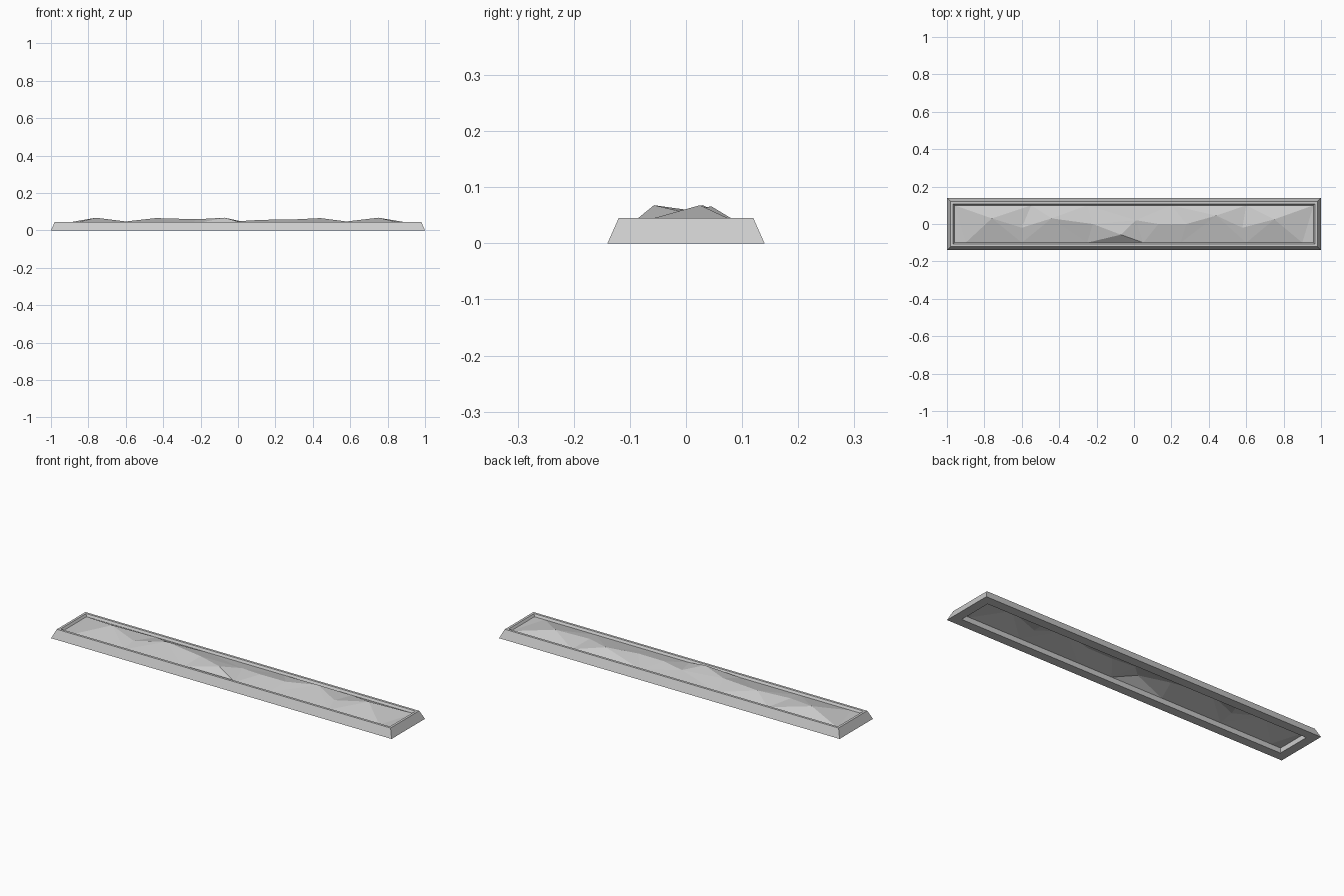
import bpy
import bmesh
from mathutils import Vector
from mathutils.geometry import delaunay_2d_cdt

cube = bpy.data.objects.get("Cube")
if cube:
    bpy.data.objects.remove(cube)

HALF_X, HALF_Y = 1.0, 0.14
SOIL_Z = 0.033


def make_material(name, rgb):
    mat = bpy.data.materials.new(name)
    mat.use_nodes = True
    color = (*rgb, 1.0)
    mat.diffuse_color = color
    mat.node_tree.nodes["Principled BSDF"].inputs["Base Color"].default_value = color
    return mat


def add_object(name, bm, mat):
    mesh = bpy.data.meshes.new(name)
    bm.to_mesh(mesh)
    bm.free()
    mesh.materials.append(mat)
    obj = bpy.data.objects.new(name, mesh)
    bpy.context.collection.objects.link(obj)
    return obj


grey = make_material("plain grey", (0.6, 0.6, 0.6))

# Frame: a sloped border profile (inset, height) swept round the rectangle
profile = [(0, 0), (0.02, 0.045), (0.033, 0.045), (0.04, SOIL_Z), (0.048, 0)]
bm = bmesh.new()
rings = []
for inset, z in profile:
    rings.append([bm.verts.new((sx * (HALF_X - inset), sy * (HALF_Y - inset), z))
                  for sx, sy in ((-1, -1), (1, -1), (1, 1), (-1, 1))])
for i, ring in enumerate(rings):
    following = rings[(i + 1) % len(rings)]
    for j in range(4):
        k = (j + 1) % 4
        bm.faces.new((ring[j], ring[k], following[k], following[j]))
bmesh.ops.recalc_face_normals(bm, faces=bm.faces)
add_object("border_frame", bm, grey)

# Soil: uneven faceted mounds inside the frame
sx, sy = HALF_X - 0.04, HALF_Y - 0.04
front_edge = [-sx, -0.9, -0.6, -0.25, 0.05, 0.25, 0.6, 0.9, sx]
back_edge = [sx, 0.6, 0.2, -0.25, -0.55, -sx]
border = [(x, -sy, SOIL_Z) for x in front_edge] + [(x, sy, SOIL_Z) for x in back_edge]
mounds = [
    (-0.76, 0.03, 0.068), (-0.6, -0.02, 0.048), (-0.44, 0.03, 0.066),
    (-0.22, 0.0, 0.06), (-0.07, -0.057, 0.068), (0.01, 0.02, 0.05),
    (0.13, 0.0, 0.057), (0.28, 0.0, 0.058), (0.44, 0.045, 0.066),
    (0.58, -0.02, 0.048), (0.75, 0.025, 0.068),
]
points = border + mounds
loop = [(i, (i + 1) % len(border)) for i in range(len(border))]
flat, _, tris, *_ = delaunay_2d_cdt([Vector(p[:2]) for p in points], loop, [], 1, 1e-5)

bm = bmesh.new()
for co in flat:
    nearest = min(points, key=lambda p: (Vector(p[:2]) - co).length)
    bm.verts.new((co.x, co.y, nearest[2]))
bm.verts.ensure_lookup_table()
for tri in tris:
    face = bm.faces.new([bm.verts[i] for i in tri])
    face.normal_update()
    if face.normal.z < 0:
        face.normal_flip()
add_object("soil_mounds", bm, grey)
